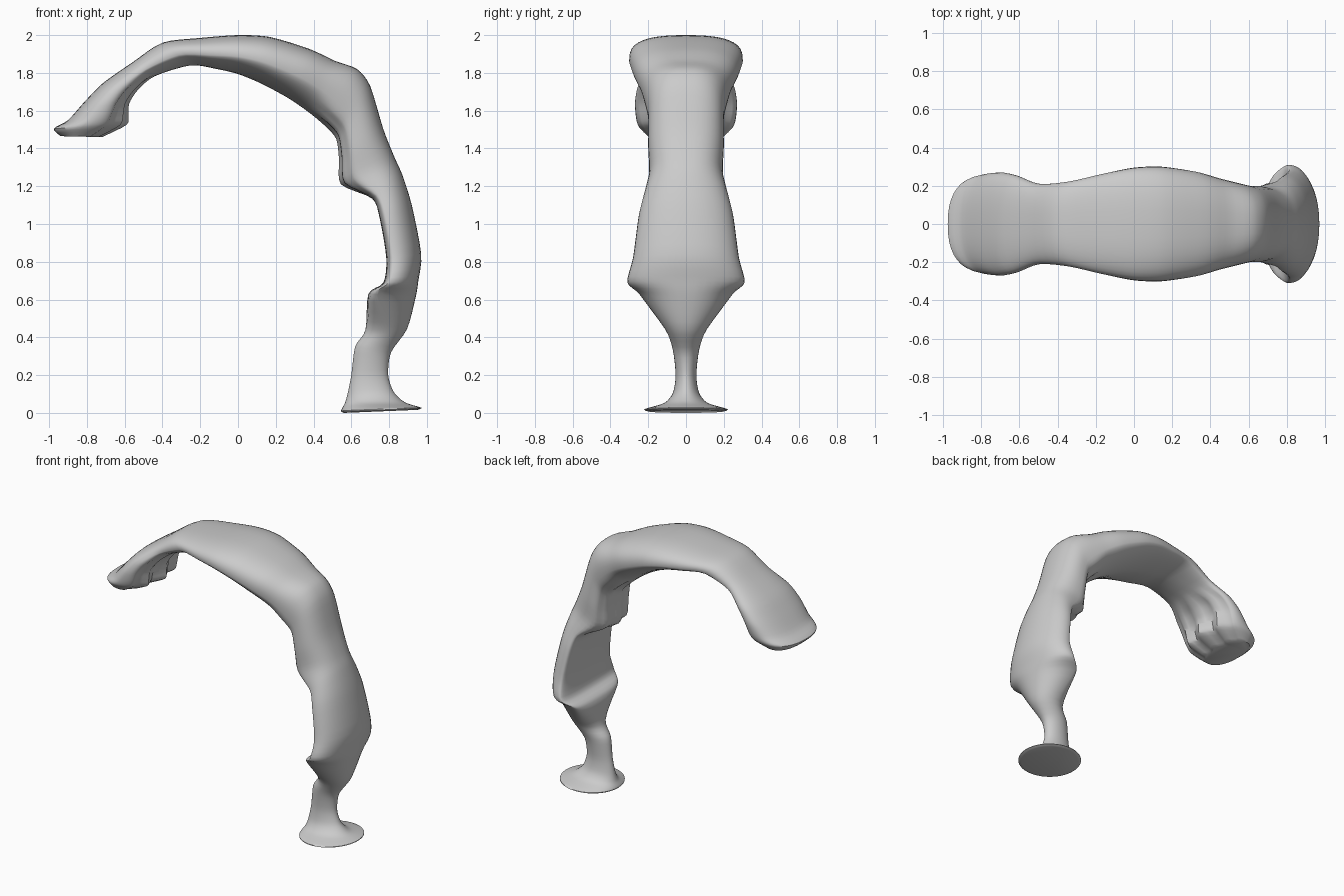
import bpy
import bmesh
import math
from mathutils import Vector

if "Cube" in bpy.data.objects:
    bpy.data.objects.remove(bpy.data.objects["Cube"], do_unlink=True)

SIDES = 40
STEPS = 4

# Each station: outer x, outer z, inner x, inner z, half width
drooping_tip = [
    (-.94, 1.465, -.72, 1.46, .2),
    (-.975, 1.505, -.59, 1.525, .25),
    (-.9, 1.55, -.58, 1.58, .265),
    (-.81, 1.65, -.575, 1.64, .27),
    (-.715, 1.746, -.53, 1.71, .255),
]
arch = [
    (-.557, 1.857, -.44, 1.783, .21),
    (-.4, 1.96, -.25, 1.84, .225),
    (-.2, 1.985, -.11, 1.82, .265),
    (0, 2, 0, 1.794, .295),
    (.17, 1.99, .12, 1.745, .3),
    (.38, 1.926, .26, 1.67, .275),
    (.51, 1.865, .37, 1.595, .24),
]
upper_leg = [
    (.63, 1.82, .46, 1.52, .215),
    (.7, 1.73, .52, 1.45, .2),
    (.77, 1.5, .535, 1.34, .2),
    (.83, 1.35, .545, 1.21, .195),
]
lower_leg = [
    (.87, 1.26, .71, 1.135, .22),
    (.92, 1.1, .75, 1.03, .25),
    (.97, .84, .785, .82, .28),
    (.955, .7, .77, .69, .31),
    (.94, .61, .69, .63, .245),
]
stem = [
    (.895, .444, .675, .44, .11),
    (.81, .32, .62, .35, .07),
    (.795, .2, .6, .2, .055),
    (.825, .11, .58, .1, .07),
    (.885, .055, .565, .05, .115),
    (.97, .028, .545, .012, .22),
    (.95, .016, .56, 0, .2),
]

# Section shape: widest point, outer fullness, inner fullness, fold depth
parts = [
    (drooping_tip, (.5, 2.4, 2.2, .07)),
    (arch, (.55, 2.6, 1.7, 0)),
    (upper_leg, (.6, 2.5, 2.2, .025)),
    (lower_leg, (.8, 2.1, 2.8, 0)),
    (stem, (.5, 2, 2, 0)),
]


def blend(a, b, c, d, t, pull=.4):
    """Smooth curve from b to c with gentle tangents."""
    m, n = (c - a) * pull, (d - b) * pull
    return ((2*t**3 - 3*t**2 + 1) * b + (t**3 - 2*t**2 + t) * m
            + (3*t**2 - 2*t**3) * c + (t**3 - t**2) * n)


def section(ox, oz, ix, iz, half, widest, outer_full, inner_full, fold):
    """Ring of points across the body, mirrored about y = 0."""
    ring = []
    for i in range(SIDES):
        a = math.tau * i / SIDES
        c, s = math.cos(a), math.sin(a)
        power = 2 / (outer_full if c > 0 else inner_full)
        reach = abs(c) ** power
        y = math.copysign(half * abs(s) ** power, s)
        if c > 0:
            u = widest * (1 - reach)
        else:
            u = widest + (1 - widest) * reach
            u -= fold * reach * (1 + math.cos(a * 10 + math.pi))
        ring.append(Vector((ox + (ix - ox) * u, y, oz + (iz - oz) * u)))
    return ring


# Resample the stations into a smooth series of rings
stations = [s + shape for group, shape in parts for s in group]
last = len(stations) - 1
rings = []
for k in range(last):
    near = [stations[max(0, min(last, k + j))] for j in (-1, 0, 1, 2)]
    for step in range(STEPS):
        t = step / STEPS
        rings.append(section(*[blend(*v, t) for v in zip(*near)]))
rings.append(section(*stations[last]))

# Loft the body and close both ends
bm = bmesh.new()
loops = [[bm.verts.new(p) for p in ring] for ring in rings]
for r, q in zip(loops, loops[1:]):
    for i in range(SIDES):
        j = (i + 1) % SIDES
        bm.faces.new((r[i], r[j], q[j], q[i]))
bm.faces.new(loops[0])
bm.faces.new(loops[-1])
bmesh.ops.recalc_face_normals(bm, faces=bm.faces)
mesh = bpy.data.meshes.new("curved_body")
bm.to_mesh(mesh)
bm.free()
body = bpy.data.objects.new("curved_body", mesh)
bpy.context.collection.objects.link(body)

# Plain grey material
grey = bpy.data.materials.new("plain_grey")
grey.use_nodes = True
colour = (.6, .6, .6, 1)
grey.diffuse_color = colour
grey.node_tree.nodes["Principled BSDF"].inputs["Base Color"].default_value = colour
mesh.materials.append(grey)

bpy.ops.object.select_all(action="DESELECT")
body.select_set(True)
bpy.context.view_layer.objects.active = body
bpy.ops.object.shade_smooth_by_angle(angle=math.radians(45))
